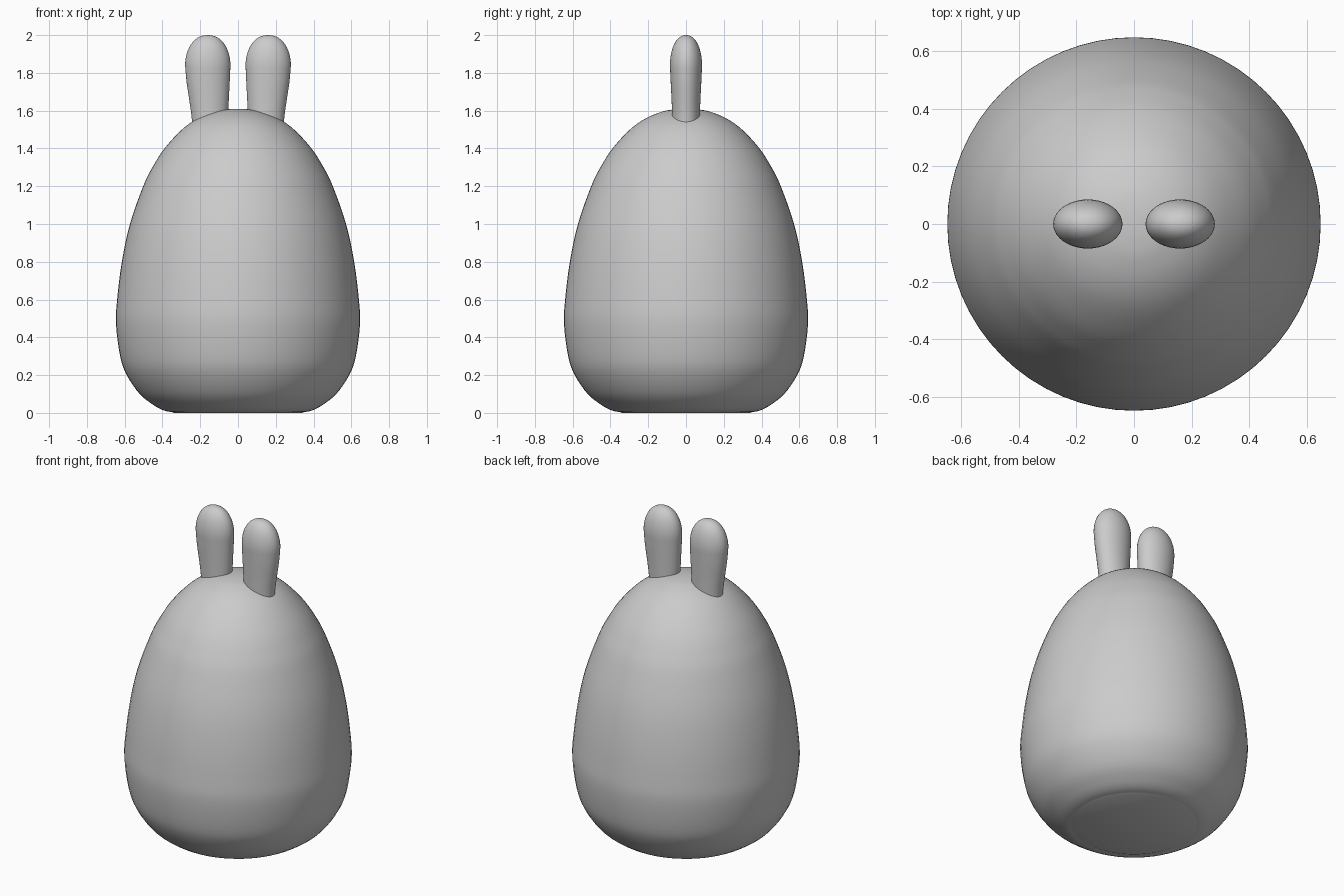
import bpy, bmesh, math

if "Cube" in bpy.data.objects:
    bpy.data.objects.remove(bpy.data.objects["Cube"])

SEG = 64


def smooth_path(pts, steps=4):
    """Catmull-Rom interpolation through tuples."""
    out = []
    for i in range(len(pts) - 1):
        p0, p1, p2 = pts[max(i - 1, 0)], pts[i], pts[i + 1]
        p3 = pts[min(i + 2, len(pts) - 1)]
        for k in range(steps):
            t = k / steps
            out.append(tuple(
                0.5 * (2 * b + (c - a) * t + (2 * a - 5 * b + 4 * c - d) * t * t
                       + (3 * b - a - 3 * c + d) * t ** 3)
                for a, b, c, d in zip(p0, p1, p2, p3)))
    out.append(pts[-1])
    return out


def loft(name, rings, seg):
    """Stack elliptical rings (z, centre x, half width, half depth) and cap both ends."""
    bm = bmesh.new()
    loops = []
    for z, cx, w, d in rings:
        loops.append([bm.verts.new((cx + w * math.cos(2 * math.pi * i / seg),
                                    d * math.sin(2 * math.pi * i / seg), z))
                      for i in range(seg)])
    for a, b in zip(loops, loops[1:]):
        for i in range(seg):
            j = (i + 1) % seg
            bm.faces.new((a[i], a[j], b[j], b[i]))
    bm.faces.new(loops[0][::-1])
    bm.faces.new(loops[-1])
    bmesh.ops.recalc_face_normals(bm, faces=bm.faces[:])
    mesh = bpy.data.meshes.new(name)
    bm.to_mesh(mesh)
    bm.free()
    ob = bpy.data.objects.new(name, mesh)
    bpy.context.collection.objects.link(ob)
    return ob


# Egg-shaped body with a flat base: (z, radius)
profile = [(0.003, 0.34), (0.012, 0.39), (0.04, 0.445), (0.1, 0.52), (0.2, 0.589),
           (0.3, 0.624), (0.47, 0.646), (0.6, 0.64), (0.8, 0.615), (1.0, 0.572),
           (1.2, 0.502), (1.3, 0.453), (1.4, 0.389), (1.5, 0.297), (1.56, 0.212),
           (1.595, 0.125), (1.607, 0.06), (1.61, 0.01)]
body = loft("body", [(z, 0, r, r) for z, r in smooth_path(profile)], SEG)
for v in body.data.vertices:
    if v.co.z < 0.004:
        v.co.z = 0.0

# Upright rounded ears, slightly wider towards the tip, flared where they meet the head
stem = [(1.45, 0.148, 0.093, 0.072), (1.55, 0.149, 0.095, 0.073),
        (1.65, 0.153, 0.104, 0.076), (1.75, 0.158, 0.114, 0.081),
        (1.84, 0.16, 0.12, 0.085)]
rings = smooth_path(stem)
for k in range(1, 13):
    a = math.radians(89 * k / 12)
    c = math.cos(a) ** 0.9
    rings.append((1.84 + 0.16 * math.sin(a), 0.16, 0.12 * c, 0.085 * c))

for side in (-1, 1):
    ear = loft("ear", [(z, side * cx, w, d) for z, cx, w, d in rings], 40)
    mod = body.modifiers.new("join_ear", 'BOOLEAN')
    mod.operation = 'UNION'
    mod.solver = 'EXACT'
    mod.object = ear
    bpy.context.view_layer.objects.active = body
    bpy.ops.object.modifier_apply(modifier=mod.name)
    bpy.data.objects.remove(ear)

# Smooth shading, crisp crease around the ears
bpy.ops.object.select_all(action='DESELECT')
body.select_set(True)
bpy.context.view_layer.objects.active = body
bpy.ops.object.shade_smooth_by_angle(angle=math.radians(40))
body.name = "body_with_ears"
